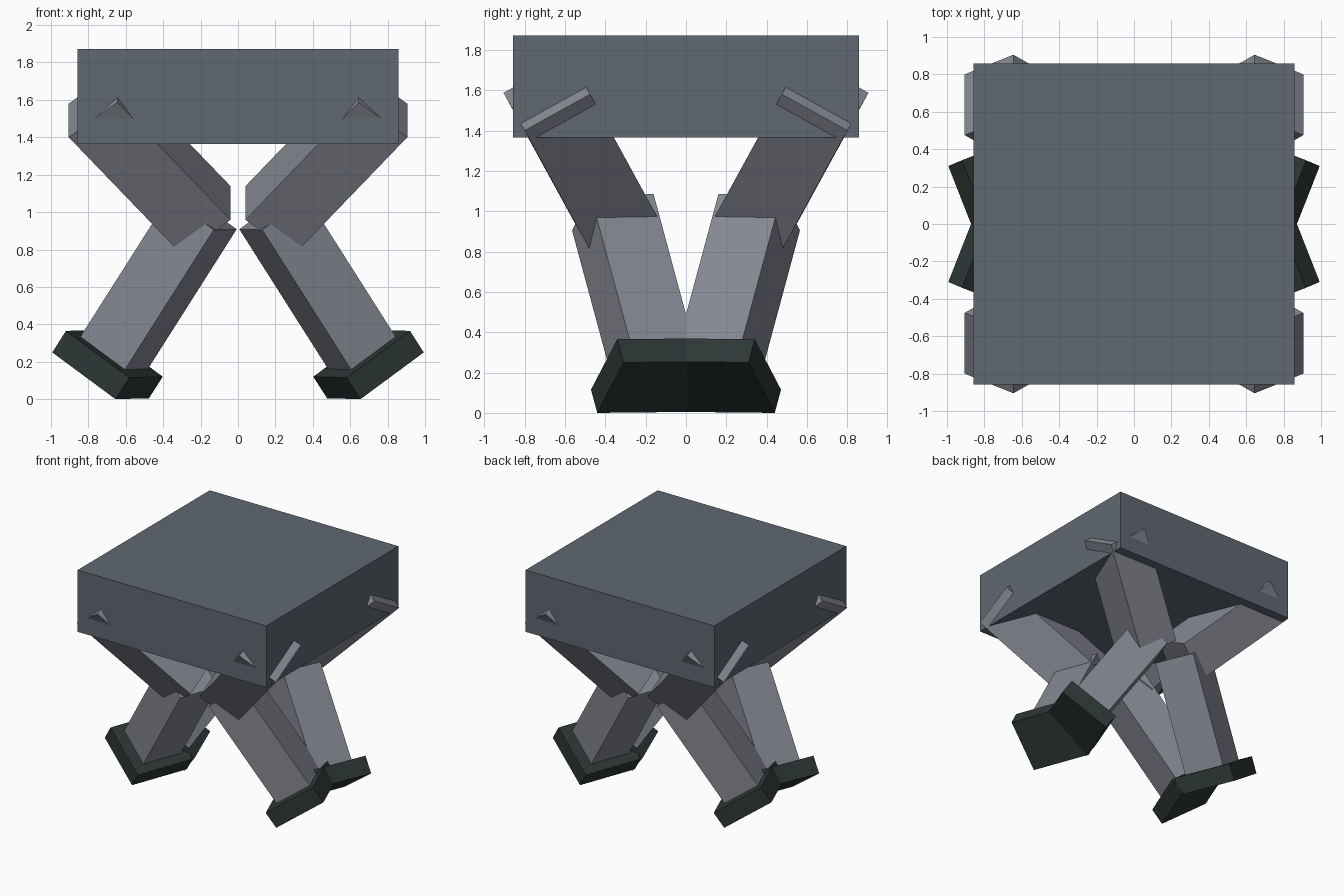
import bpy
import bmesh
from mathutils import Matrix, Vector

cube = bpy.data.objects.get("Cube")
if cube:
    bpy.data.objects.remove(cube, do_unlink=True)


def material(name, rgb):
    mat = bpy.data.materials.new(name)
    mat.use_nodes = True
    mat.diffuse_color = (*rgb, 1)
    mat.node_tree.nodes["Principled BSDF"].inputs["Base Color"].default_value = (*rgb, 1)
    return mat


slate = material("slate_blue_grey", (0.115, 0.138, 0.168))
grey = material("leg_grey", (0.238, 0.25, 0.291))
dark = material("dark_green_black", (0.026, 0.039, 0.036))


def block(name, mat, corner, edges, sx=1, sy=1):
    """Box spanned by three edge vectors from a corner, mirrored by sx and sy."""
    a, b, c = (Vector(e) for e in edges)
    centre = Vector(corner) + (a + b + c) / 2
    shape = Matrix((a, b, c)).transposed().to_4x4()
    mirror = Matrix.Diagonal((sx, sy, 1, 1))
    bm = bmesh.new()
    bmesh.ops.create_cube(bm, size=1, matrix=mirror @ Matrix.Translation(centre) @ shape)
    bmesh.ops.recalc_face_normals(bm, faces=bm.faces)
    mesh = bpy.data.meshes.new(name)
    bm.to_mesh(mesh)
    bm.free()
    mesh.materials.append(mat)
    obj = bpy.data.objects.new(name, mesh)
    bpy.context.collection.objects.link(obj)


# Body slab
block("body", slate, (-0.857, -0.857, 1.365), ((1.714, 0, 0), (0, 1.714, 0), (0, 0, 0.507)))

# Shared directions of the lower leg and foot
shin_axis = Vector((0.523, 0.222, -0.823)).normalized()
shin_side = Vector((-0.366, 0.931, 0.01)).normalized()
shin_out = shin_side.cross(shin_axis).normalized()
if shin_out.x < 0:
    shin_out.negate()

# Four legs, built at the front left and mirrored
for sx, x_name in ((1, "left"), (-1, "right")):
    for sy, y_name in ((1, "front"), (-1, "back")):
        tag = y_name + "_" + x_name
        # Upper leg slopes from the body corner to the middle
        block("upper_leg_" + tag, grey, (0.905, -0.80, 1.40),
              ((0, 0.325, 0.18), (-0.26, -0.105, 0.187), (-0.605, 0.344, -0.628)), sx, sy)
        # Lower leg splays outward to the foot
        block("lower_leg_" + tag, grey, (0.13, -0.565, 0.905),
              (shin_out * 0.31, shin_side * 0.336, shin_axis * 0.98), sx, sy)
        # Foot plate
        block("foot_" + tag, dark, (0.655, -0.44, 0.0),
              (shin_out * 0.44, shin_side * 0.49, shin_axis * -0.14), sx, sy)
